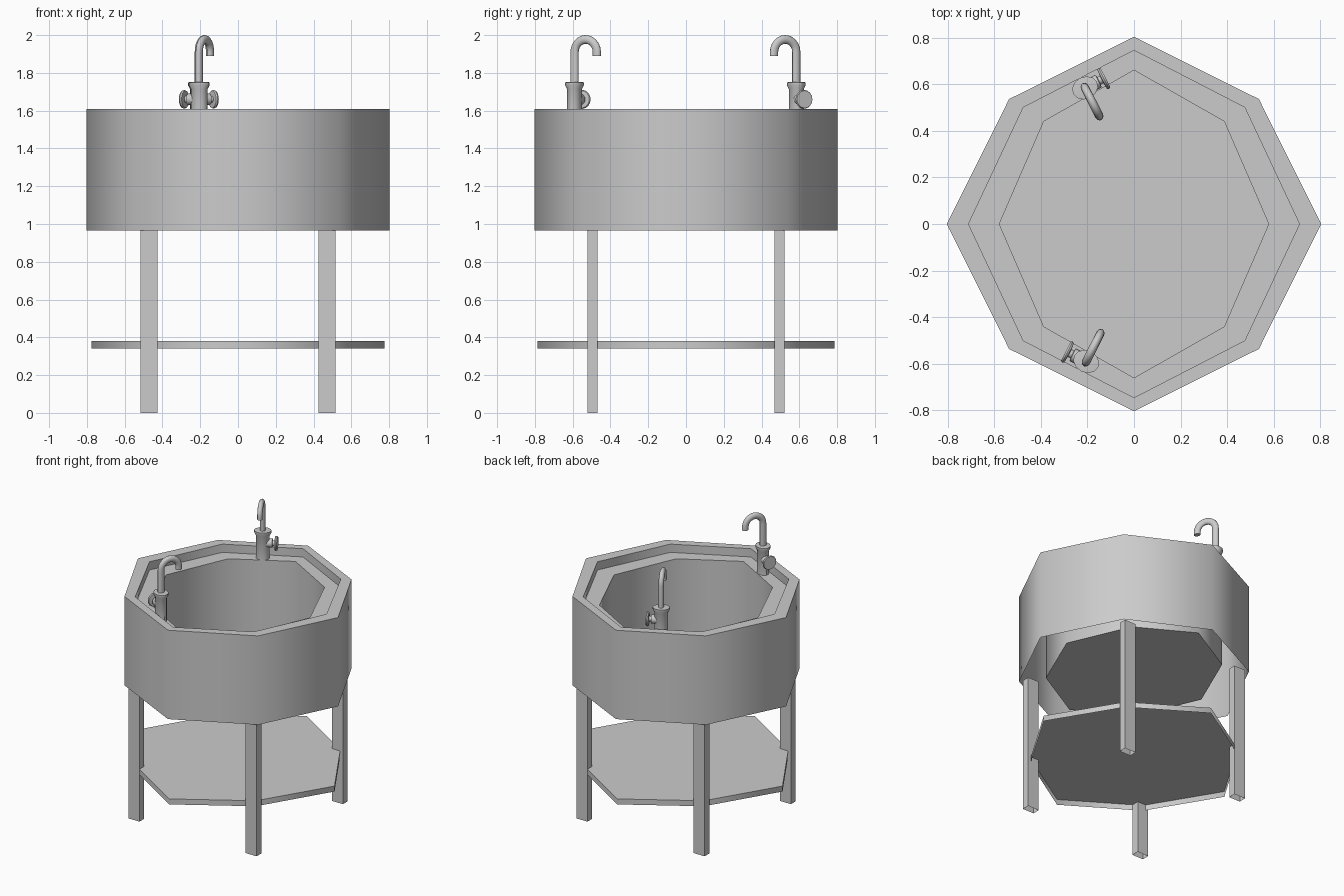
import bpy, bmesh, math
from mathutils import Vector, Matrix

if "Cube" in bpy.data.objects:
    bpy.data.objects.remove(bpy.data.objects["Cube"])


def finish(name, bm, smooth=None):
    bmesh.ops.recalc_face_normals(bm, faces=bm.faces)
    me = bpy.data.meshes.new(name)
    bm.to_mesh(me)
    bm.free()
    ob = bpy.data.objects.new(name, me)
    bpy.context.collection.objects.link(ob)
    if smooth:
        bpy.ops.object.select_all(action='DESELECT')
        ob.select_set(True)
        bpy.context.view_layer.objects.active = ob
        bpy.ops.object.shade_smooth_by_angle(angle=math.radians(smooth))
    return ob


def octagon(x, y, dx, dy, z):
    return [(x, 0, z), (dx, dy, z), (0, y, z), (-dx, dy, z),
            (-x, 0, z), (-dx, -dy, z), (0, -y, z), (dx, -dy, z)]


def skin(bm, rings, cap_start=False, cap_end=True):
    """Bridge successive closed rings of points."""
    vs = [[bm.verts.new(p) for p in r] for r in rings]
    n = len(vs[0])
    for a, b in zip(vs, vs[1:]):
        for i in range(n):
            j = (i + 1) % n
            bm.faces.new((a[i], a[j], b[j], b[i]))
    if cap_start:
        bm.faces.new(vs[0][::-1])
    if cap_end:
        bm.faces.new(vs[-1])


def lathe(bm, profile, matrix, n=16, sx=1.0, sy=1.0):
    rings = [[matrix @ Vector((sx * r * math.cos(2 * math.pi * i / n),
                               sy * r * math.sin(2 * math.pi * i / n), z))
              for i in range(n)] for r, z in profile]
    skin(bm, rings, True, True)


# Basin: outer skirt, rim, ledge, inner wall and floor (open underneath)
outer, rim, ledge = (.803, .803, .536, .536), (.71, .745, .475, .5), (.578, .66, .387, .44)
bm = bmesh.new()
skin(bm, [octagon(*outer, .965), octagon(*outer, 1.61), octagon(*rim, 1.61),
          octagon(*rim, 1.55), octagon(*ledge, 1.55), octagon(*ledge, 1.005)])
finish("basin", bm, 60)

# Lower shelf: a top sheet with a folded-down lip, open underneath
bm = bmesh.new()
shelf = (.775, .787, .482, .485)
skin(bm, [octagon(*shelf, .34), octagon(*shelf, .38)], False, True)
finish("lower_shelf", bm, 70)

# Four hollow legs
for sx, side in ((-1, "left"), (1, "right")):
    for sy, end in ((-1, "front"), (1, "back")):
        bm = bmesh.new()
        skin(bm, [[(sx * .47 + a * .045, sy * .495 + b * .027, z)
                   for a, b in ((-1, -1), (1, -1), (1, 1), (-1, 1))]
                  for z in (0, .975)], False, False)
        finish(f"{end}_{side}_leg", bm)


def faucet(label, x, y, inward):
    # local +x points into the basin, local +y towards the handle
    place = Matrix.Translation((x, y, 0)) @ Matrix.Rotation(inward, 4, 'Z')
    bm = bmesh.new()
    lathe(bm, [(.04, 1.55), (.04, 1.715), (.05, 1.735), (.05, 1.75), (.03, 1.752)],
          place, 12, .95, 1.15)
    finish(f"{label}_faucet_body", bm, 35)

    # Gooseneck spout swept along an arc
    R, r, side, zc, n = .066, .023, .018, 1.911, 12
    path = [(0, 1.74, math.pi)]
    path += [(R + R * math.cos(t), zc + R * math.sin(t), t)
             for t in (math.pi * (1 - k / 12) for k in range(13))]
    path.append((2 * R, 1.89, 0))
    rings = []
    for px, pz, t in path:
        rings.append([place @ Vector((px + r * math.cos(u) * math.cos(t), side * math.sin(u),
                                      pz + r * math.cos(u) * math.sin(t)))
                      for u in (2 * math.pi * i / n for i in range(n))])
    bm = bmesh.new()
    skin(bm, rings, True, True)
    finish(f"{label}_faucet_spout", bm, 40)

    # Handle: collar, stem and round knob
    turn = place @ Matrix.Translation((0, 0, 1.66)) @ Matrix.Rotation(-math.pi / 2, 4, 'X')
    bm = bmesh.new()
    lathe(bm, [(.03, .02), (.03, .065), (.018, .067), (.018, .08),
               (.046, .082), (.05, .09), (.046, .098)], turn)
    finish(f"{label}_faucet_handle", bm, 35)


tilt = math.atan2(.89, .45)
faucet("front", -.205, -.59, tilt)
faucet("back", -.21, .584, -tilt)
